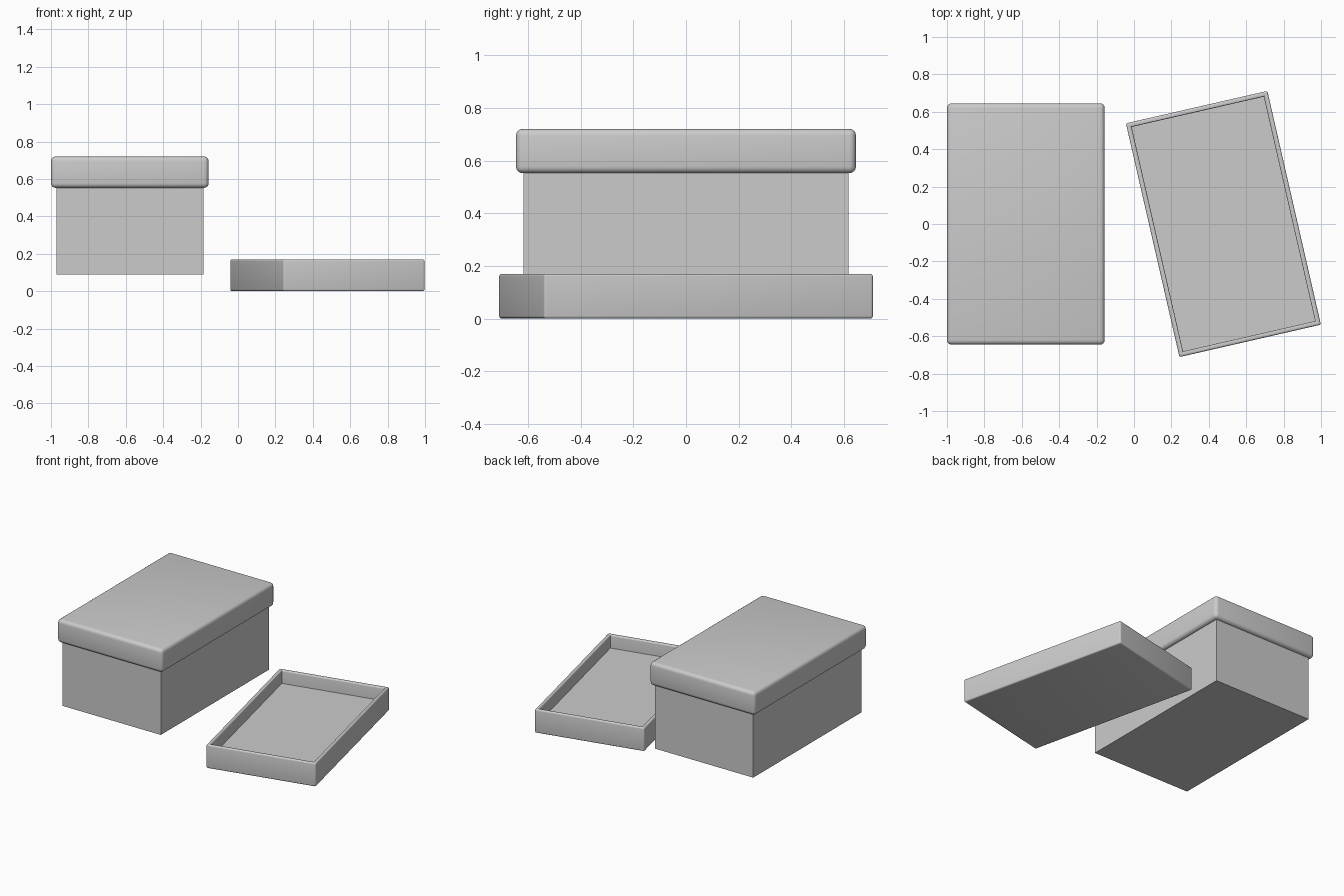
import bpy, bmesh
from math import radians

if "Cube" in bpy.data.objects:
    bpy.data.objects.remove(bpy.data.objects["Cube"])


def make_box(name, size, center, bevel=0.0, cavity=None, angle=0.0):
    """Box with optional top cavity (wall thickness, depth) and rounded edges."""
    bm = bmesh.new()
    bmesh.ops.create_cube(bm, size=1.0)
    bmesh.ops.scale(bm, vec=size, verts=bm.verts)
    if cavity:
        wall, depth = cavity
        bm.faces.ensure_lookup_table()
        top = max(bm.faces, key=lambda f: f.calc_center_median().z)
        bmesh.ops.inset_region(bm, faces=[top], thickness=wall)
        floor = bmesh.ops.extrude_discrete_faces(bm, faces=[top])["faces"][0]
        bmesh.ops.translate(bm, vec=(0, 0, -depth), verts=floor.verts)
        floor_edges = set(floor.edges)
    else:
        floor_edges = set()
    if bevel:
        # round every crease except where the floor meets the inner walls
        edges = [e for e in bm.edges if e not in floor_edges
                 and e.calc_face_angle(0) > 0.5 and e.is_convex]
        bmesh.ops.bevel(bm, geom=edges, offset=bevel, segments=4,
                        profile=0.5, affect='EDGES', clamp_overlap=True)
    bmesh.ops.recalc_face_normals(bm, faces=bm.faces)
    mesh = bpy.data.meshes.new(name)
    bm.to_mesh(mesh)
    bm.free()
    obj = bpy.data.objects.new(name, mesh)
    obj.location = center
    obj.rotation_euler.z = angle
    bpy.context.collection.objects.link(obj)
    if bevel:
        bpy.ops.object.select_all(action='DESELECT')
        obj.select_set(True)
        bpy.context.view_layer.objects.active = obj
        bpy.ops.object.shade_smooth_by_angle(angle=radians(35))
    return obj


# Closed box: plain body and overhanging rounded lid
make_box("box_body", (0.785, 1.235, 0.53), (-0.578, 0, 0.355))
make_box("box_lid", (0.843, 1.29, 0.168), (-0.5785, 0, 0.636), bevel=0.025)

# Shallow open tray lying turned beside the box
make_box("open_tray", (0.776, 1.282, 0.17), (0.478, 0, 0.085), bevel=0.01,
         cavity=(0.036, 0.095), angle=radians(12.9))
